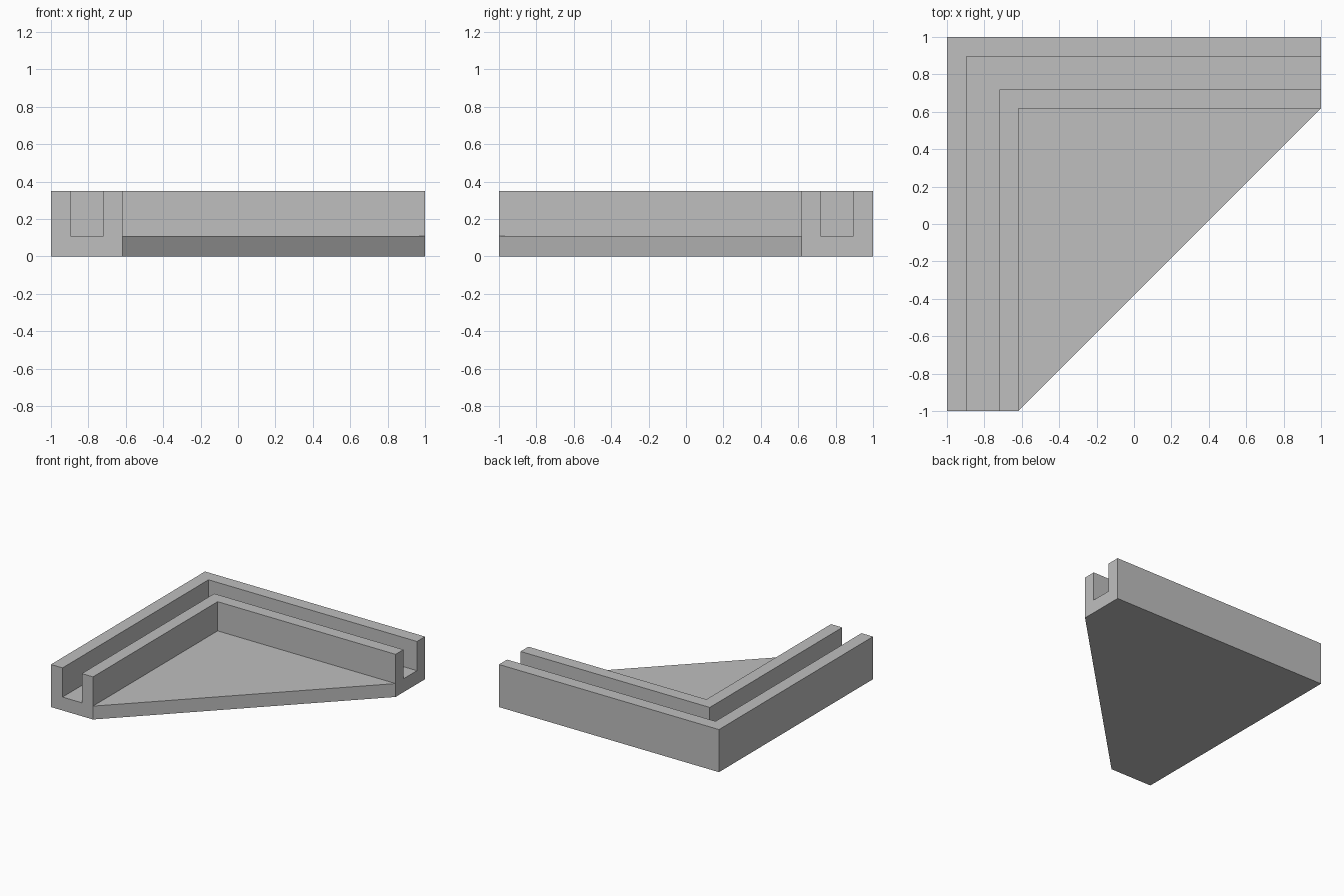
import bpy
import bmesh
import math

cube = bpy.data.objects.get("Cube")
if cube:
    bpy.data.objects.remove(cube, do_unlink=True)

FLOOR, TOP = 0.11, 0.35
# Distances of the wall faces from the outer corner
OFFSETS = [0.0, 0.105, 0.28, 0.382]

grey = bpy.data.materials.new("plain grey")
grey.use_nodes = True
colour = (0.52, 0.52, 0.52, 1)
grey.diffuse_color = colour
grey.node_tree.nodes["Principled BSDF"].inputs["Base Color"].default_value = colour

bm = bmesh.new()


def raise_faces(faces, height):
    """Extrude a region straight up and return its new top faces."""
    geom = bmesh.ops.extrude_face_region(bm, geom=faces)["geom"]
    verts = [g for g in geom if isinstance(g, bmesh.types.BMVert)]
    bmesh.ops.translate(bm, verts=verts, vec=(0, 0, height))
    return [g for g in geom if isinstance(g, bmesh.types.BMFace)]


# Plan: nested L-shaped strips and the triangular floor
lines = [[bm.verts.new(p) for p in ((-1 + d, -1, 0), (-1 + d, 1 - d, 0), (1, 1 - d, 0))]
         for d in OFFSETS]
plan = [bm.faces.new(a + b[::-1]) for a, b in zip(lines, lines[1:])]
plan.append(bm.faces.new(lines[-1]))

# Base slab
slab_top = raise_faces(plan, FLOOR)


# Outer and inner walls, leaving the channel between them
def reach(face):
    return min(v.co.x for v in face.verts)


strips = sorted(slab_top, key=reach)
for wall in (strips[0], strips[2]):
    raise_faces([wall], TOP - FLOOR)

# Merge flat regions into clean faces
bmesh.ops.recalc_face_normals(bm, faces=bm.faces)
bmesh.ops.dissolve_limit(bm, angle_limit=math.radians(1), verts=bm.verts, edges=bm.edges)
bmesh.ops.recalc_face_normals(bm, faces=bm.faces)

mesh = bpy.data.meshes.new("corner_bracket")
bm.to_mesh(mesh)
bm.free()
mesh.materials.append(grey)
bracket = bpy.data.objects.new("corner_bracket", mesh)
bpy.context.collection.objects.link(bracket)
